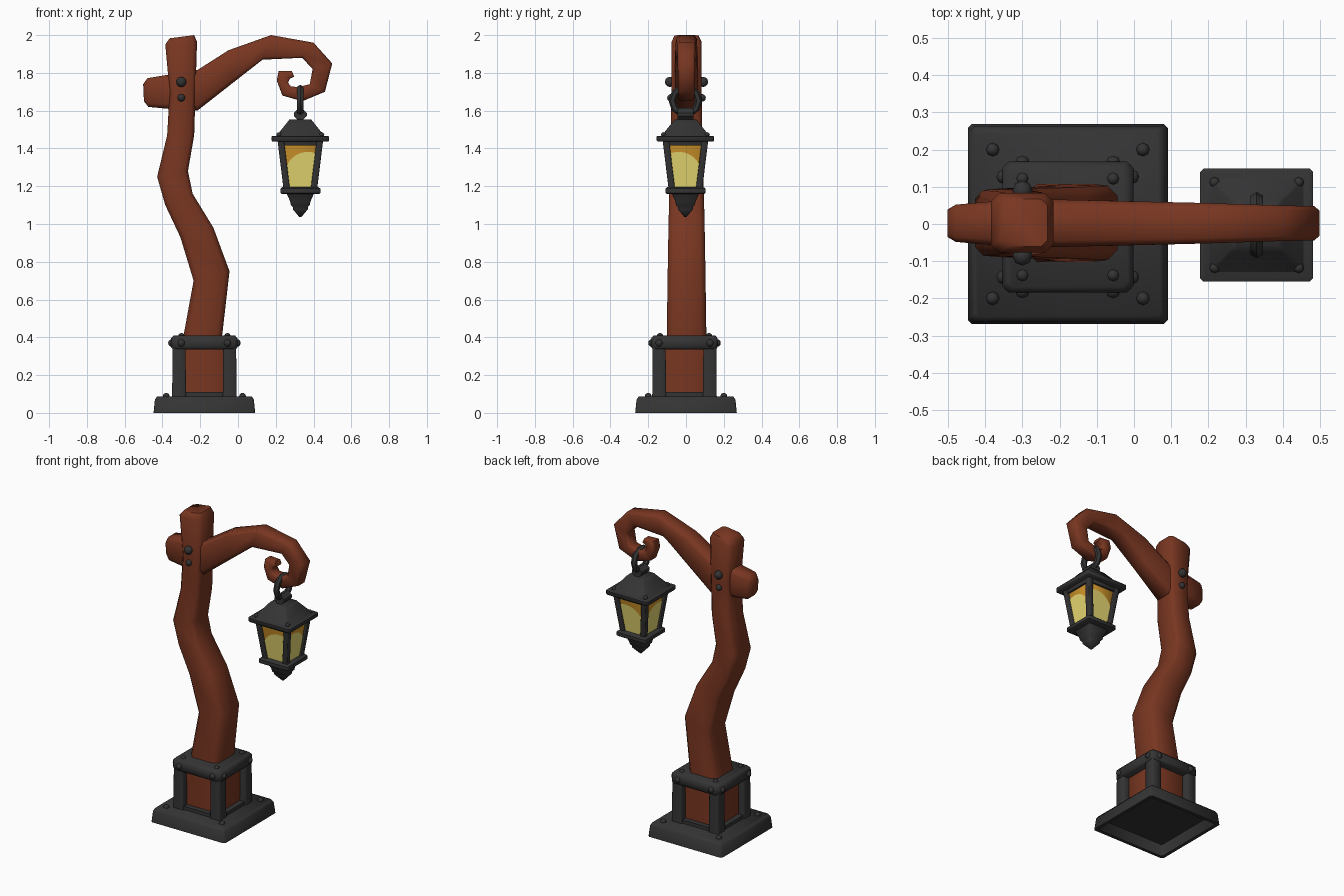
import bpy, bmesh, math
from mathutils import Vector, Matrix

cube = bpy.data.objects.get("Cube")
if cube:
    bpy.data.objects.remove(cube, do_unlink=True)


def material(name, rgb):
    m = bpy.data.materials.new(name)
    m.use_nodes = True
    m.diffuse_color = (*rgb, 1)
    bsdf = m.node_tree.nodes["Principled BSDF"]
    bsdf.inputs["Base Color"].default_value = (*rgb, 1)
    bsdf.inputs["Roughness"].default_value = 0.8
    return m


WOOD = material("red_brown_wood", (0.19, 0.037, 0.015))
IRON = material("dark_iron", (0.034, 0.034, 0.034))
AMBER = material("amber_glass", (0.65, 0.31, 0.025))
GLOW = material("yellow_glow", (0.82, 0.7, 0.17))


def finish(name, bm, mat, angle=50):
    bmesh.ops.recalc_face_normals(bm, faces=bm.faces)
    mesh = bpy.data.meshes.new(name)
    bm.to_mesh(mesh)
    bm.free()
    mesh.materials.append(mat)
    obj = bpy.data.objects.new(name, mesh)
    bpy.context.collection.objects.link(obj)
    bpy.ops.object.select_all(action="DESELECT")
    obj.select_set(True)
    bpy.context.view_layer.objects.active = obj
    bpy.ops.object.shade_smooth_by_angle(angle=math.radians(angle))


def loft(bm, rings):
    """Skin a list of equal point rings and cap both ends."""
    loops = [[bm.verts.new(p) for p in ring] for ring in rings]
    for a, b in zip(loops, loops[1:]):
        n = len(a)
        for i in range(n):
            bm.faces.new((a[i], a[(i + 1) % n], b[(i + 1) % n], b[i]))
    bm.faces.new(loops[0])
    bm.faces.new(loops[-1])


def octagon(centre, u, v, cut):
    """Rectangle with cut corners, spanned by half vectors u and v."""
    k = 1 - cut
    shape = [(1, k), (k, 1), (-k, 1), (-1, k), (-1, -k), (-k, -1), (k, -1), (1, -k)]
    return [centre + u * a + v * b for a, b in shape]


def stack(bm, cx, cy, levels, cut=0.06):
    """Square tower from (height, half width) levels."""
    loft(bm, [octagon(Vector((cx, cy, z)), Vector((h, 0, 0)), Vector((0, h, 0)), cut)
              for z, h in levels])


def tower(name, cx, cy, levels, mat, cut=0.06):
    bm = bmesh.new()
    stack(bm, cx, cy, levels, cut)
    finish(name, bm, mat)


def beam(name, pairs, cy):
    """Carved timber from (x, z, x, z, half depth) edge pairs."""
    bm = bmesh.new()
    rings = []
    for x1, z1, x2, z2, d in pairs:
        a, b = Vector((x1, cy, z1)), Vector((x2, cy, z2))
        rings.append(octagon((a + b) / 2, (a - b) / 2, Vector((0, d, 0)), 0.27))
    loft(bm, rings)
    finish(name, bm, WOOD, 62)


def bolts(name, points, r):
    bm = bmesh.new()
    for p in points:
        bmesh.ops.create_uvsphere(bm, u_segments=8, v_segments=6, radius=r,
                                  matrix=Matrix.Translation(p))
    finish(name, bm, IRON)


SIGNS = [(sx, sy) for sx in (-1, 1) for sy in (-1, 1)]

# Crooked post
beam("crooked_post", [
    (-0.285, 0.1, -0.08, 0.1, 0.105),
    (-0.29, 0.4, -0.085, 0.4, 0.105),
    (-0.235, 0.7, -0.045, 0.75, 0.1),
    (-0.305, 0.93, -0.13, 0.98, 0.096),
    (-0.385, 1.1, -0.24, 1.16, 0.092),
    (-0.428, 1.25, -0.265, 1.28, 0.088),
    (-0.375, 1.47, -0.232, 1.47, 0.083),
    (-0.362, 1.7, -0.225, 1.7, 0.08),
    (-0.385, 1.95, -0.217, 1.965, 0.08),
    (-0.362, 1.983, -0.232, 2.0, 0.064)], 0.003)

# Curling arm
beam("curled_arm", [
    (-0.502, 1.74, -0.498, 1.65, 0.037),
    (-0.48, 1.772, -0.475, 1.62, 0.05),
    (-0.37, 1.79, -0.37, 1.61, 0.06),
    (-0.215, 1.815, -0.215, 1.6, 0.064),
    (-0.05, 1.92, -0.03, 1.745, 0.06),
    (0.175, 2.0, 0.13, 1.87, 0.055),
    (0.4, 1.96, 0.34, 1.88, 0.048),
    (0.499, 1.85, 0.395, 1.82, 0.046),
    (0.46, 1.7, 0.38, 1.74, 0.044),
    (0.34, 1.65, 0.32, 1.725, 0.041),
    (0.235, 1.68, 0.28, 1.728, 0.039),
    (0.205, 1.76, 0.265, 1.748, 0.037),
    (0.215, 1.81, 0.275, 1.77, 0.035),
    (0.285, 1.81, 0.298, 1.78, 0.026)], 0.002)

bolts("upper_post_bolts", [(-0.3, y, 1.752) for y in (-0.085, 0.09)], 0.027)
bolts("lower_post_bolts", [(-0.3, y, 1.668) for y in (-0.08, 0.085)], 0.02)

# Iron base: plinth hollow underneath, cage around wooden panels, collar
BX, BY = -0.178, -0.008
tower("plinth", BX, 0, [(0.068, 0.235), (0, 0.248), (0, 0.269), (0.07, 0.262), (0.088, 0.25)], IRON, 0.04)
tower("base_panels", BX, BY, [(0.08, 0.128), (0.345, 0.128)], WOOD, 0.02)
bm = bmesh.new()
for sx, sy in SIGNS:
    stack(bm, BX + sx * 0.134, BY + sy * 0.134, [(0.07, 0.037), (0.36, 0.034)], 0.15)
finish("cage_corner_bars", bm, IRON)
tower("cage_bottom_rail", BX, BY, [(0.07, 0.162), (0.11, 0.162)], IRON)
tower("cage_collar", BX, BY, [(0.335, 0.165), (0.348, 0.176), (0.395, 0.176), (0.41, 0.162)], IRON, 0.1)
bolts("plinth_bolts", [(BX + sx * 0.202, sy * 0.2, 0.088) for sx, sy in SIGNS], 0.018)
bolts("collar_top_bolts", [(BX + sx * 0.122, BY + sy * 0.13, 0.406) for sx, sy in SIGNS], 0.017)
bolts("collar_side_bolts",
      [(BX + sx * 0.122, BY + sy * 0.172, 0.37) for sx, sy in SIGNS]
      + [(BX + sx * 0.172, BY + sy * 0.135, 0.37) for sx, sy in SIGNS], 0.02)

# Hanging ring
LX, LY = 0.33, -0.003
bm = bmesh.new()
rows = []
for i in range(10):
    t = math.tau * i / 10
    out = Vector((0, math.cos(t), math.sin(t)))
    rows.append([bm.verts.new(Vector((LX, LY, 1.652)) + out * (0.07 + 0.019 * math.cos(s))
                              + Vector((0.019 * math.sin(s), 0, 0)))
                 for s in (math.tau * j / 6 for j in range(6))])
for i, a in enumerate(rows):
    b = rows[(i + 1) % len(rows)]
    for j in range(6):
        k = (j + 1) % 6
        bm.faces.new((a[j], a[k], b[k], b[j]))
finish("hanging_ring", bm, IRON)

# Crosswise lug that holds the ring
bm = bmesh.new()
loft(bm, [octagon(Vector((LX, LY + y, 1.58)), Vector((0.034, 0, 0)), Vector((0, 0, 0.034)), 0.75)
          for y in (-0.042, 0.042)])
finish("lantern_lug", bm, IRON, 35)

# Lantern metalwork
tower("lantern_roof", LX, LY, [(1.46, 0.132), (1.485, 0.112), (1.535, 0.072), (1.553, 0.058)], IRON)
tower("lantern_eave", LX, LY, [(1.437, 0.148), (1.442, 0.152), (1.463, 0.152), (1.467, 0.146)], IRON)
tower("lantern_top_rail", LX, LY, [(1.415, 0.114), (1.44, 0.118)], IRON)
tower("lantern_bottom_slab", LX, LY, [(1.16, 0.1), (1.165, 0.106), (1.187, 0.106), (1.197, 0.094)], IRON)
tower("lantern_finial", LX, LY, [(1.036, 0.005), (1.078, 0.04), (1.09, 0.04), (1.1, 0.05),
                                 (1.12, 0.054), (1.165, 0.074)], IRON, 0.12)
bm = bmesh.new()
for sx, sy in SIGNS:
    loft(bm, [octagon(Vector((LX + sx * h, LY + sy * h, z)), Vector((0.017, 0, 0)),
                      Vector((0, 0.017, 0)), 0.15) for z, h in ((1.185, 0.072), (1.445, 0.104))])
finish("lantern_corner_bars", bm, IRON)
bolts("eave_bolts", [(LX + sx * 0.113, LY + sy * 0.115, 1.472) for sx, sy in SIGNS], 0.014)


# Glass with a round glow plate on each pane
def pane(z):
    return 0.074 + (z - 1.185) * 0.125


tower("lantern_glass", LX, LY, [(z, pane(z)) for z in (1.185, 1.425)], AMBER, 0.02)

bm = bmesh.new()
for axis, shift in ((0, 0.04), (1, -0.036)):
    for side in (-1, 1):
        points = []
        for i in range(40):
            t = math.tau * i / 40
            z = max(1.19, 1.26 + 0.122 * math.sin(t))
            limit = pane(z) - 0.004
            s = max(-limit, min(limit, shift + 0.122 * math.cos(t)))
            out = side * (pane(z) + 0.003)
            x, y = (s, out) if axis == 0 else (out, s)
            points.append((LX + x, LY + y, z))
        # Wind each plate so that it faces outward
        if (axis == 0) == (side == 1):
            points.reverse()
        bm.faces.new([bm.verts.new(p) for p in points])
mesh = bpy.data.meshes.new("glow_plates")
bm.to_mesh(mesh)
bm.free()
mesh.materials.append(GLOW)
bpy.context.collection.objects.link(bpy.data.objects.new("glow_plates", mesh))
